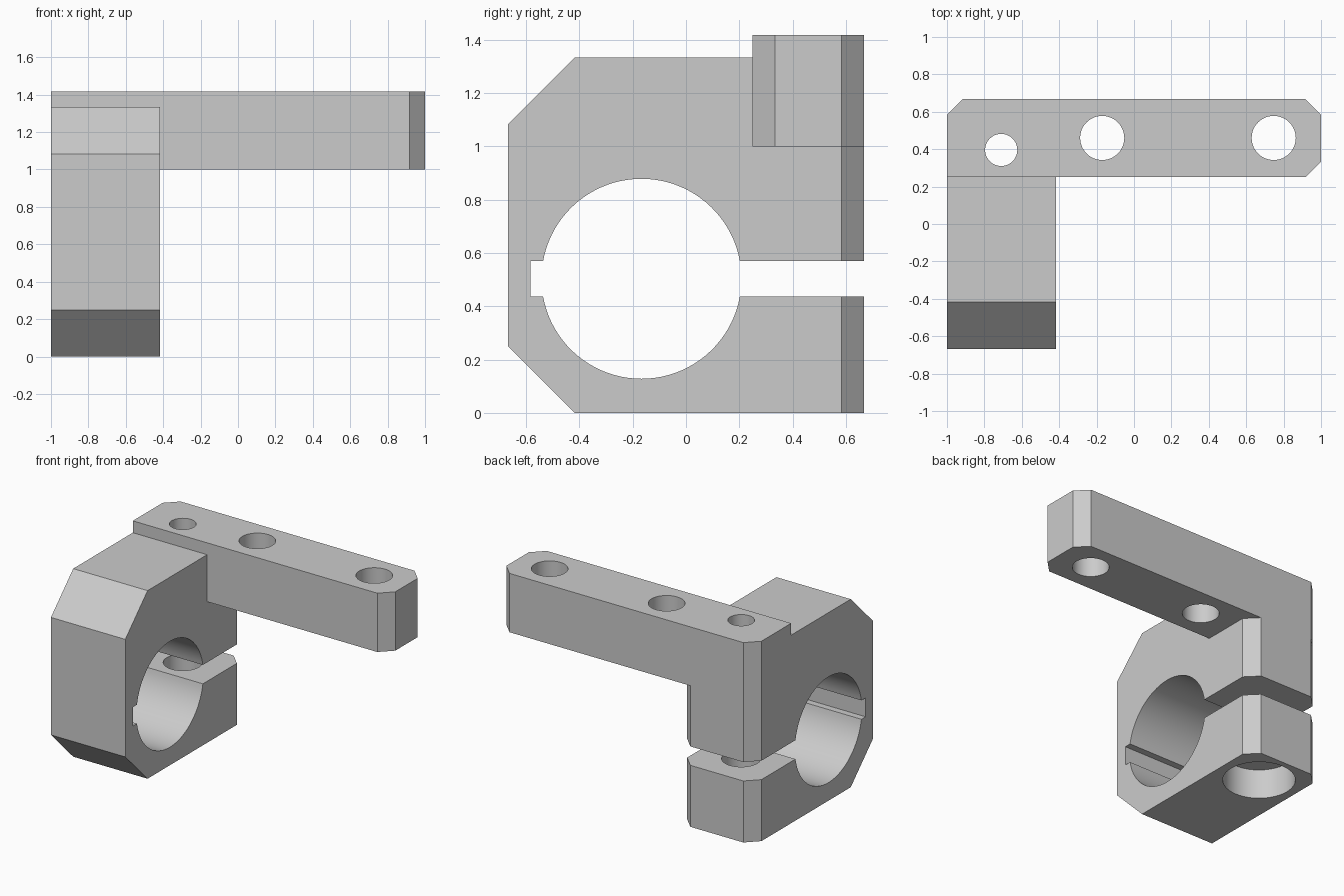
import bpy, bmesh
from math import asin, cos, sin, pi
from mathutils import Vector

if "Cube" in bpy.data.objects:
    bpy.data.objects.remove(bpy.data.objects["Cube"])


def prism(name, pts, to_3d, shift):
    """Extrude a flat outline along a vector."""
    bm = bmesh.new()
    face = bm.faces.new([bm.verts.new(to_3d(a, b)) for a, b in pts])
    new = bmesh.ops.extrude_face_region(bm, geom=[face])
    bmesh.ops.translate(bm, vec=Vector(shift),
                        verts=[v for v in new["geom"] if isinstance(v, bmesh.types.BMVert)])
    bmesh.ops.recalc_face_normals(bm, faces=bm.faces)
    mesh = bpy.data.meshes.new(name)
    bm.to_mesh(mesh)
    bm.free()
    obj = bpy.data.objects.new(name, mesh)
    bpy.context.collection.objects.link(obj)
    return obj


def plan(name, pts, z0, z1):
    return prism(name, pts, lambda x, y: (x, y, z0), (0, 0, z1 - z0))


def drill(x, y, r, z0, z1):
    ring = [(x + r * cos(2 * pi * i / 48), y + r * sin(2 * pi * i / 48)) for i in range(48)]
    return plan("drill", ring, z0, z1)


def boolean(target, tool, operation):
    mod = target.modifiers.new("cut", 'BOOLEAN')
    mod.object, mod.operation, mod.solver = tool, operation, 'EXACT'
    bpy.context.view_layer.objects.active = target
    bpy.ops.object.modifier_apply(modifier=mod.name)
    bpy.data.objects.remove(tool)


L, R, B, C = -1.0, -0.417, 0.667, 0.083      # clamp sides, back, small chamfer
cy, cz, rad, half = -0.167, 0.503, 0.375, 0.067   # bore and slot

# Clamp: C-shaped side profile with bore, slot and relief groove
t = asin(half / rad)
N = 40
upper = [(cy + rad * cos(a), cz + rad * sin(a))
         for a in (t + (pi - 2 * t) * i / N for i in range(N + 1))]
lower = [(y, 2 * cz - z) for y, z in reversed(upper)]
profile = ([(B, 0), (B, cz - half)] + lower[::-1]
           + [(-0.583, cz - half), (-0.583, cz + half)] + upper[::-1]
           + [(B, cz + half), (B, 1.333), (-0.417, 1.333), (-B, 1.083), (-B, 0.25), (-0.417, 0)])
# lower arc runs from the slot mouth round to the groove
profile[2:2 + len(lower)] = sorted(lower, key=lambda p: -p[0])
profile[4 + len(lower):4 + 2 * len(lower)] = sorted(upper, key=lambda p: p[0])
clamp = prism("clamp_bracket", profile, lambda y, z: (L, y, z), (R - L, 0, 0))

# Chamfered rear corners of the clamp
boolean(clamp, plan("corner_trim", [(-1.1, -1), (-0.317, -1), (-0.317, 0.483), (-0.6, 0.766),
                                    (-0.817, 0.766), (-1.1, 0.483)], -0.5, 2), 'INTERSECT')

# Arm
arm = plan("arm", [(L, 0.25), (1 - C, 0.25), (1, 0.25 + C), (1, B - C), (1 - C, B),
                   (L + C, B), (L, B - C)], 1.0, 1.417)
boolean(clamp, arm, 'UNION')

# Arm holes, clamp screw thread, clearance hole and counterbore
for hole in [(-0.17, 0.46, 0.118, 0.9, 1.6), (0.747, 0.46, 0.118, 0.9, 1.6),
             (-0.71, 0.396, 0.086, 0.5, 1.6), (-0.71, 0.396, 0.126, -0.1, 0.5),
             (-0.71, 0.396, 0.232, -0.1, 0.208)]:
    boolean(clamp, drill(*hole), 'DIFFERENCE')

clamp.select_set(True)
bpy.context.view_layer.objects.active = clamp
bpy.ops.object.shade_smooth_by_angle(angle=0.5)
